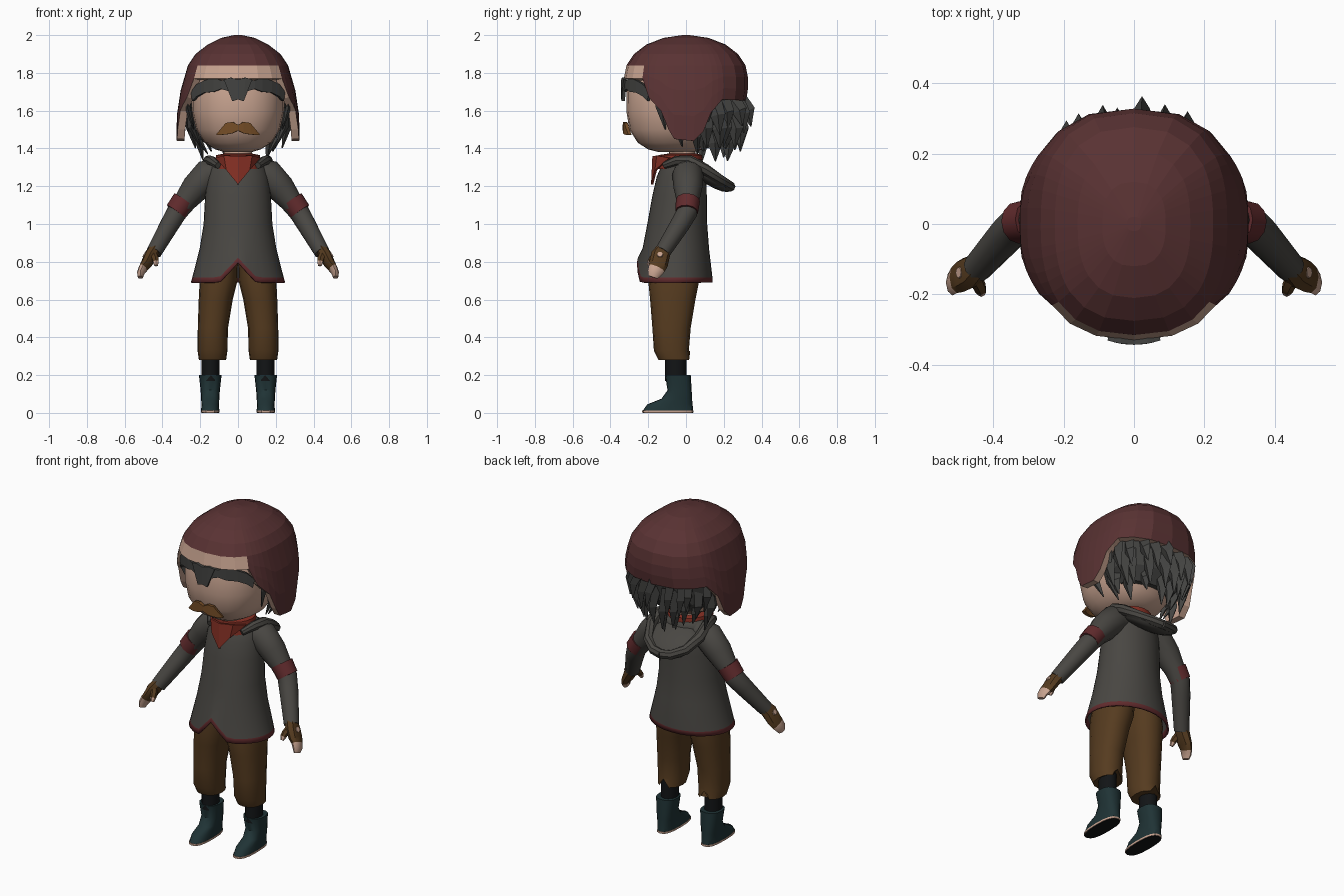
import bpy, bmesh, random
from math import sin, cos, radians, pi, copysign
from mathutils import Vector, Matrix

if "Cube" in bpy.data.objects:
    bpy.data.objects.remove(bpy.data.objects["Cube"])
random.seed(4)


def material(name, r, g, b):
    m = bpy.data.materials.new(name)
    m.use_nodes = True
    m.diffuse_color = (r, g, b, 1)
    node = next(n for n in m.node_tree.nodes if n.type == "BSDF_PRINCIPLED")
    node.inputs["Base Color"].default_value = (r, g, b, 1)
    node.inputs["Roughness"].default_value = 0.9
    return m


MAROON = material("helmet maroon", .1, .032, .033)
SKIN = material("skin and fleece", .58, .37, .28)
HAIR = material("hair grey", .056, .056, .053)
TAN = material("moustache tan", .18, .075, .02)
RED = material("scarf red", .24, .03, .018)
TRIM = material("trim red", .12, .024, .026)
CLOTH = material("tunic grey", .066, .062, .055)
BROWN = material("trouser brown", .092, .044, .014)
BLACK = material("sock black", .006, .007, .008)
TEAL = material("boot teal", .014, .033, .036)
smooth_parts = []


def interp(pairs, v):
    """Piecewise linear lookup in ascending (key, value) pairs."""
    for (a, p), (b, q) in zip(pairs, pairs[1:]):
        if v <= b:
            return p + (q - p) * max(0, v - a) / (b - a)
    return pairs[-1][1]


def power(v, e):
    return copysign(abs(v) ** (2 / e), v)


def oval(z, cx, rx, y0, y1, n=20, e=2):
    """Horizontal ring that starts at the front."""
    angles = [2 * pi * k / n for k in range(n)]
    cy, ry = (y0 + y1) / 2, (y1 - y0) / 2
    return [Vector((cx + rx * power(sin(a), e), cy - ry * power(cos(a), e), z)) for a in angles]


def sweep(path, n=10, ref=(1, 0, 0)):
    """Rings across a path of (x, y, z, radius, radius)."""
    pts = [Vector(p[:3]) for p in path]
    rings = []
    for i, p in enumerate(path):
        t = (pts[min(i + 1, len(pts) - 1)] - pts[max(i - 1, 0)]).normalized()
        u = t.cross(Vector(ref)).normalized()
        v = t.cross(u)
        rings.append([pts[i] + u * p[3] * cos(2 * pi * k / n) + v * p[-1] * sin(2 * pi * k / n)
                      for k in range(n)])
    return rings


def skin(bm, rings, mat=lambda row, col: 0, caps=True):
    rows = [[bm.verts.new(p) for p in r] for r in rings]
    n = len(rows[0])
    for i, (a, b) in enumerate(zip(rows, rows[1:])):
        for j in range(n):
            k = (j + 1) % n
            bm.faces.new((a[j], a[k], b[k], b[j])).material_index = mat(i, j)
    if caps:
        bm.faces.new(rows[0][::-1]).material_index = mat(0, 0)
        bm.faces.new(rows[-1]).material_index = mat(len(rows) - 2, 0)


def finish(bm, name, mats, mirror=False, smooth=True, thick=0, rim=0):
    bmesh.ops.recalc_face_normals(bm, faces=bm.faces)
    me = bpy.data.meshes.new(name)
    bm.to_mesh(me)
    bm.free()
    ob = bpy.data.objects.new(name, me)
    bpy.context.collection.objects.link(ob)
    for m in mats:
        me.materials.append(m)
    if thick:
        s = ob.modifiers.new("thickness", "SOLIDIFY")
        s.thickness, s.offset = thick, -1
        s.material_offset = s.material_offset_rim = rim
    if mirror:
        ob.modifiers.new("mirror", "MIRROR")
    if smooth:
        smooth_parts.append(ob)
    return ob


def loft(name, rings, mats, mat=lambda row, col: 0, caps=True, **options):
    bm = bmesh.new()
    skin(bm, rings, mat, caps)
    return finish(bm, name, mats, **options)


def strip(name, upper, lower, mat, **options):
    """Plate between two edges of (x, z) points, curved around the face."""
    bm = bmesh.new()
    place = lambda p: bm.verts.new((p[0], -.335 + 2.2 * p[0] ** 2, p[1]))
    a, b = [place(p) for p in upper], [place(p) for p in lower]
    for i in range(len(a) - 1):
        bm.faces.new((a[i], b[i], b[i + 1], a[i + 1]))
    return finish(bm, name, [mat], smooth=False, thick=.018, **options)


# Helmet with ear flaps and fleece edge
side_r = [(1.44, .325), (1.55, .327), (1.65, .315), (1.75, .295), (1.84, .265), (1.9, .225),
          (1.95, .16), (1.985, .09), (2, .02)]
deep_r = [(1.44, .30), (1.65, .318), (1.75, .333), (1.84, .315), (1.9, .275), (1.95, .21),
          (1.985, .12), (2, .02)]
rim_z = [(0, 1.77), (50, 1.77), (57, 1.67), (70, 1.6), (77, 1.5), (82, 1.45), (95, 1.44),
         (103, 1.49), (110, 1.59), (122, 1.66), (180, 1.65)]
half = [0, 17, 34, 50, 57, 64, 70, 77, 82, 89, 95, 103, 110, 116, 122, 140, 160, 180]
turn = half + [-a for a in half[-2:0:-1]]


def helmet_point(a, z):
    s, c = power(sin(radians(a)), 2.5), power(cos(radians(a)), 2.5)
    return Vector((interp(side_r, z) * s, -interp(deep_r, z) * c, z))


shell = [[helmet_point(a, z) for a in turn] for z in (2, 1.985, 1.95, 1.9, 1.84)]
for f in (.33, .67, 1):
    shell.append([helmet_point(a, 1.84 + f * (interp(rim_z, abs(a)) - 1.84)) for a in turn])
bm = bmesh.new()
skin(bm, shell, lambda r, c: int(r >= 4 and (c < 3 or c >= len(turn) - 3)), caps=False)
bm.verts.ensure_lookup_table()
bm.faces.new(bm.verts[:len(turn)])
finish(bm, "helmet", [MAROON, SKIN], smooth=False, thick=.04, rim=1)

# Head and neck
loft("head", [oval(z, 0, rx, a, b, 24, 2.3) for z, rx, a, b in (
    (1.38, .07, -.14, .04), (1.395, .12, -.2, .09), (1.43, .178, -.255, .14),
    (1.5, .222, -.3, .19), (1.6, .245, -.316, .22), (1.7, .245, -.314, .23),
    (1.78, .235, -.295, .23), (1.86, .17, -.22, .17))], [SKIN])
loft("neck", [oval(z, 0, .075, -.09, .05) for z in (1.3, 1.42)], [SKIN])

# Hair: back mass, hanging locks and side locks
bm = bmesh.new()
skin(bm, [oval(z, 0, rx, a, b, 14) for z, rx, a, b in (
    (1.46, .17, .02, .19), (1.53, .235, -.03, .25), (1.64, .252, -.07, .28), (1.78, .23, -.05, .25))])


def lock(base, tip, w):
    base, tip = Vector(base), Vector(tip)
    mid = base.lerp(tip, .5) + Vector((base.x, base.y, 0)) * .1
    skin(bm, sweep([(*base, w, w * .5), (*mid, w * .8, w * .45), (*tip, .003, .003)], 4))


for row, (r0, r1, z0, z1, count) in enumerate(((.26, .31, 1.68, 1.49, 11), (.25, .26, 1.61, 1.41, 10),
                                             (.2, .2, 1.53, 1.36, 7))):
    for i in range(count):
        a = radians(-72 + 144 * i / (count - 1) + random.uniform(-5, 5))
        grow = random.uniform(.94, 1.07)
        lock((r0 * sin(a), r0 * cos(a), z0),
             (r1 * grow * sin(a) * .92, r1 * grow * cos(a) + .02, z1 + random.uniform(-.03, .04)), .05)
for s in (-1, 1):
    lock((s * .25, -.13, 1.74), (s * .235, -.11, 1.5), .035)
    lock((s * .25, -.05, 1.62), (s * .2, -.02, 1.41), .04)
    lock((s * .23, .05, 1.56), (s * .16, .06, 1.37), .04)
finish(bm, "hair", [HAIR], smooth=False)

# Fringe and moustache
strip("side_fringe", [(.04, 1.765), (.09, 1.76), (.13, 1.775), (.18, 1.76), (.22, 1.74), (.25, 1.7)],
      [(.04, 1.7), (.09, 1.715), (.13, 1.7), (.18, 1.695), (.22, 1.675), (.243, 1.65)], HAIR, mirror=True)
strip("centre_fringe", [(-.075, 1.765), (-.04, 1.775), (0, 1.765), (.04, 1.775), (.075, 1.765)],
      [(-.05, 1.7), (-.03, 1.65), (0, 1.66), (.03, 1.65), (.05, 1.7)], HAIR).location.y = -.008
strip("moustache", [(0, 1.525), (.03, 1.54), (.065, 1.535), (.09, 1.505), (.115, 1.475)],
      [(0, 1.495), (.03, 1.48), (.065, 1.474), (.09, 1.472), (.115, 1.472)], TAN, mirror=True)

# Tunic with a notched, trimmed hem
def hem(lift):
    ring = oval(.69 + lift, 0, .25 - lift * .3, -.26 + lift * .2, .14, 32)
    for p in ring:
        if p.y < -.06:
            p.z += .105 * max(0, 1 - abs(p.x) / .1)
    return ring


loft("tunic", [hem(0), hem(.026)] + [oval(z, 0, rx, a, b, 32) for z, rx, a, b in (
    (.87, .203, -.23, .122), (1, .182, -.205, .112), (1.15, .174, -.178, .11),
    (1.25, .163, -.155, .108), (1.32, .14, -.125, .095), (1.36, .1, -.1, .075))],
    [CLOTH, TRIM], lambda r, c: int(r == 0), caps=False, thick=.01)

# Sleeves with red armbands
loft("sleeve", sweep([(.09, .01, 1.28, .07), (.16, .01, 1.26, .083), (.225, .01, 1.19, .076),
                      (.28, .01, 1.12, .06), (.325, .005, 1.06, .055), (.36, -.03, 1, .052),
                      (.445, -.125, .85, .042)], 12), [CLOTH], mirror=True)
loft("armband", sweep([(.285, .01, 1.125, .064), (.328, .004, 1.065, .06)], 12), [TRIM], mirror=True)

# Gloved hands with bare fingertips
loft("hand", sweep([(.435, -.115, .87, .04, .034), (.46, -.135, .835, .05, .036),
                    (.485, -.145, .79, .05, .03), (.503, -.155, .765, .045, .024),
                    (.515, -.168, .74, .038, .02), (.517, -.175, .718, .026, .014)], 8),
     [BROWN, SKIN], lambda r, c: int(r >= 3), mirror=True)
loft("thumb", sweep([(.455, -.145, .85, .022), (.438, -.178, .815, .019), (.435, -.188, .8, .017),
                     (.433, -.198, .78, .01)], 6), [BROWN, SKIN], lambda r, c: int(r >= 2), mirror=True)
bm = bmesh.new()
facing = Vector((.85, 0, .5))
bmesh.ops.create_cone(bm, cap_ends=True, segments=8, radius1=.017, radius2=.015, depth=.009,
                      matrix=Matrix.Translation((.495, -.138, .838)) @ facing.to_track_quat("Z", "Y").to_matrix().to_4x4())
finish(bm, "glove_opening", [SKIN], mirror=True)

# Scarf: neck wrap and pointed front
loft("scarf_wrap", [oval(z, 0, rx, a, b) for z, rx, a, b in (
    (1.29, .13, -.15, .09), (1.365, .115, -.145, .085), (1.372, .08, -.1, .06))], [RED], caps=False)
bm = bmesh.new()
v = [bm.verts.new(p) for p in ((0, -.178, 1.36), (.075, -.155, 1.362), (.12, -.09, 1.35),
                               (.062, -.165, 1.285), (0, -.185, 1.21))]
bm.faces.new((v[0], v[4], v[3], v[1]))
bm.faces.new((v[1], v[3], v[2]))
finish(bm, "scarf_point", [RED], mirror=True, smooth=False, thick=.012)

# Hood lying on the back, with its rolled edge
bm = bmesh.new()
bmesh.ops.create_uvsphere(bm, u_segments=16, v_segments=8, radius=1, matrix=(
    Matrix.Translation((0, .125, 1.25)) @ Matrix.Rotation(radians(-33), 4, "X")
    @ Matrix.Diagonal((.155, .135, .042, 1))))
finish(bm, "hood", [CLOTH])
loft("hood_edge", sweep([(.105, -.115, 1.31, .018), (.14, -.05, 1.335, .026), (.155, .02, 1.335, .03),
                         (.16, .1, 1.29, .03), (.125, .18, 1.235, .028), (.06, .225, 1.205, .027),
                         (0, .235, 1.198, .027)], 8, (0, 0, 1)), [CLOTH], mirror=True)

# Trousers, with a slit at the back of each cuff
legs = [oval(z, cx, rx, a, b, 16, 2.3) for z, cx, rx, a, b in (
    (.28, .135, .072, -.145, .022), (.33, .135, .079, -.17, .015), (.45, .133, .08, -.178, .025),
    (.6, .118, .09, -.19, .05), (.7, .103, .1, -.2, .07), (.84, .09, .09, -.18, .07))]
legs[0][8].z += .045
loft("trouser_leg", legs, [BROWN], mirror=True)

# Socks and boots
loft("sock", [oval(z, .145, .047, -.11, .002, 12) for z in (.17, .33)], [BLACK], mirror=True)
loft("boot", [oval(z, .147, rx, a, b, 16, 2.6) for z, rx, a, b in (
    (.2, .06, -.11, .025), (.12, .051, -.098, .03), (.075, .048, -.13, .032),
    (.045, .047, -.205, .035), (.013, .048, -.228, .038))], [TEAL], mirror=True)
loft("sole", [oval(z, .147, .049, -.232, .04, 16, 2.6) for z in (.002, .013)], [SKIN], mirror=True)
loft("sole_tread", [oval(z, .147, .046, -.228, .037, 16, 2.6) for z in (0, .004)], [BLACK], mirror=True)

# Soft shading on cloth and skin
bpy.ops.object.select_all(action="DESELECT")
for ob in smooth_parts:
    ob.select_set(True)
bpy.context.view_layer.objects.active = smooth_parts[0]
bpy.ops.object.shade_smooth_by_angle(angle=radians(40))
